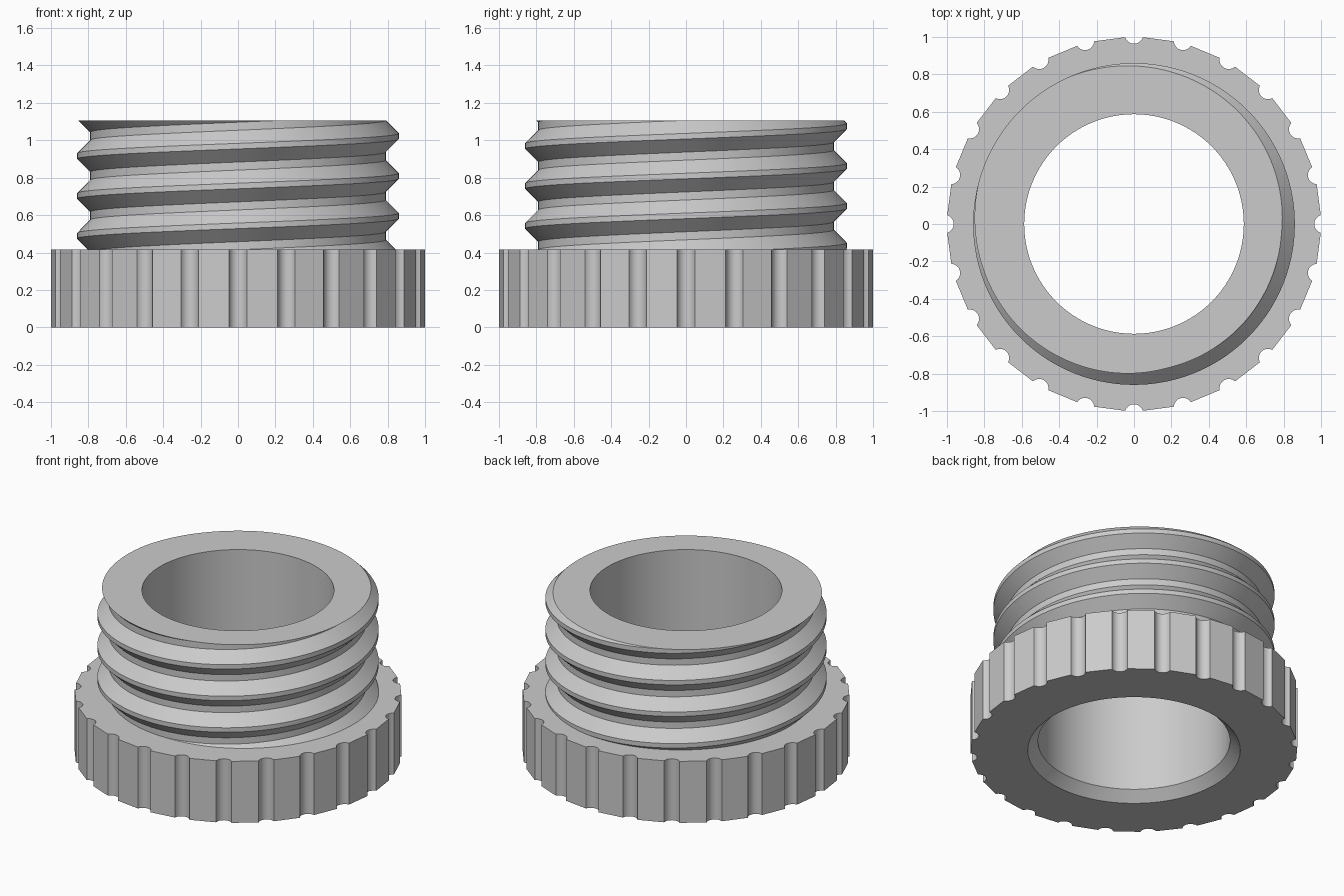
import bpy, bmesh
from math import pi, sin, cos, atan2, hypot, radians

old = bpy.data.objects.get("Cube")
if old:
    bpy.data.objects.remove(old, do_unlink=True)

# One plain grey for the whole fitting
grey = bpy.data.materials.new("plain grey")
grey.use_nodes = True
color = (0.6, 0.6, 0.6, 1)
grey.diffuse_color = color
grey.node_tree.nodes["Principled BSDF"].inputs["Base Color"].default_value = color

HEIGHT, COLLAR = 1.105, 0.415          # total height, collar height
BORE, CHAMFER = 0.587, 0.063           # bore radius, chamfer at its bottom
ROOT, CREST, FLAT, PITCH = 0.79, 0.86, 0.015, 0.213
CREST_Z = 1.022                        # height of a crest at angle 0
NOTCHES = 24


def loft(name, columns):
    """Skin a closed ring of (angle, [(radius, z), ...]) columns."""
    bm = bmesh.new()
    grid = [[bm.verts.new((r * cos(a), r * sin(a), z)) for r, z in pts]
            for a, pts in columns]
    for c0, c1 in zip(grid, grid[1:]):
        for j in range(len(c0) - 1):
            bm.faces.new((c0[j], c0[j + 1], c1[j + 1], c1[j]))
    bmesh.ops.remove_doubles(bm, verts=bm.verts[:], dist=0.0001)
    mesh = bpy.data.meshes.new(name)
    bm.to_mesh(mesh)
    bm.free()
    mesh.materials.append(grey)
    obj = bpy.data.objects.new(name, mesh)
    bpy.context.collection.objects.link(obj)
    bpy.ops.object.select_all(action="DESELECT")
    obj.select_set(True)
    bpy.context.view_layer.objects.active = obj
    bpy.ops.object.shade_smooth_by_angle(angle=radians(25))
    return obj


def angles(n):
    return [2 * pi * i / n for i in range(n + 1)]


# Grip collar: flat facets between round notches
def collar_outline():
    rad, centre, end = 0.05, 1.014, radians(72)
    arc = [(centre - rad * cos(t), rad * sin(t))
           for t in (end * k / 4 for k in range(-4, 5))]
    x, y = arc[-1]
    half = pi / NOTCHES
    side = x * cos(half) + y * sin(half)     # distance of the facet from the axis
    edge = half - atan2(y, x)
    flat = [edge * k for k in (-0.6, -0.2, 0.2, 0.6)]
    local = [(atan2(v, u), hypot(u, v)) for u, v in arc]
    local += [(half + t, side / cos(t)) for t in flat]
    pts = [(a + i * 2 * half, r) for i in range(NOTCHES) for a, r in local]
    return pts + [(pts[0][0] + 2 * pi, pts[0][1])]


loft("grip_collar", [
    (a, [(0.75, COLLAR), (r, COLLAR), (r, 0), (BORE + CHAMFER, 0)])
    for a, r in collar_outline()])


# Threaded neck: right-handed helix with flat crests and roots
def thread_radius(z, crest_z):
    d = abs((z - crest_z + PITCH / 2) % PITCH - PITCH / 2)
    return max(ROOT, CREST - max(0, d - FLAT))


def neck_column(a):
    base = CREST_Z + PITCH * a / (2 * pi)
    slope = FLAT + CREST - ROOT
    pts = [(BORE, HEIGHT), (thread_radius(HEIGHT, base), HEIGHT)]
    for turn in range(2, -6, -1):
        for offset in (slope, FLAT, -FLAT, -slope):
            z = min(HEIGHT, max(COLLAR, base + turn * PITCH + offset))
            pts.append((thread_radius(z, base), z))
    pts.append((thread_radius(COLLAR, base), COLLAR))
    return a, pts


loft("threaded_neck", [neck_column(a) for a in angles(144)])

# Through bore with a chamfered mouth underneath
loft("bore", [(a, [(BORE + CHAMFER, 0), (BORE, CHAMFER), (BORE, HEIGHT)])
              for a in angles(144)])
